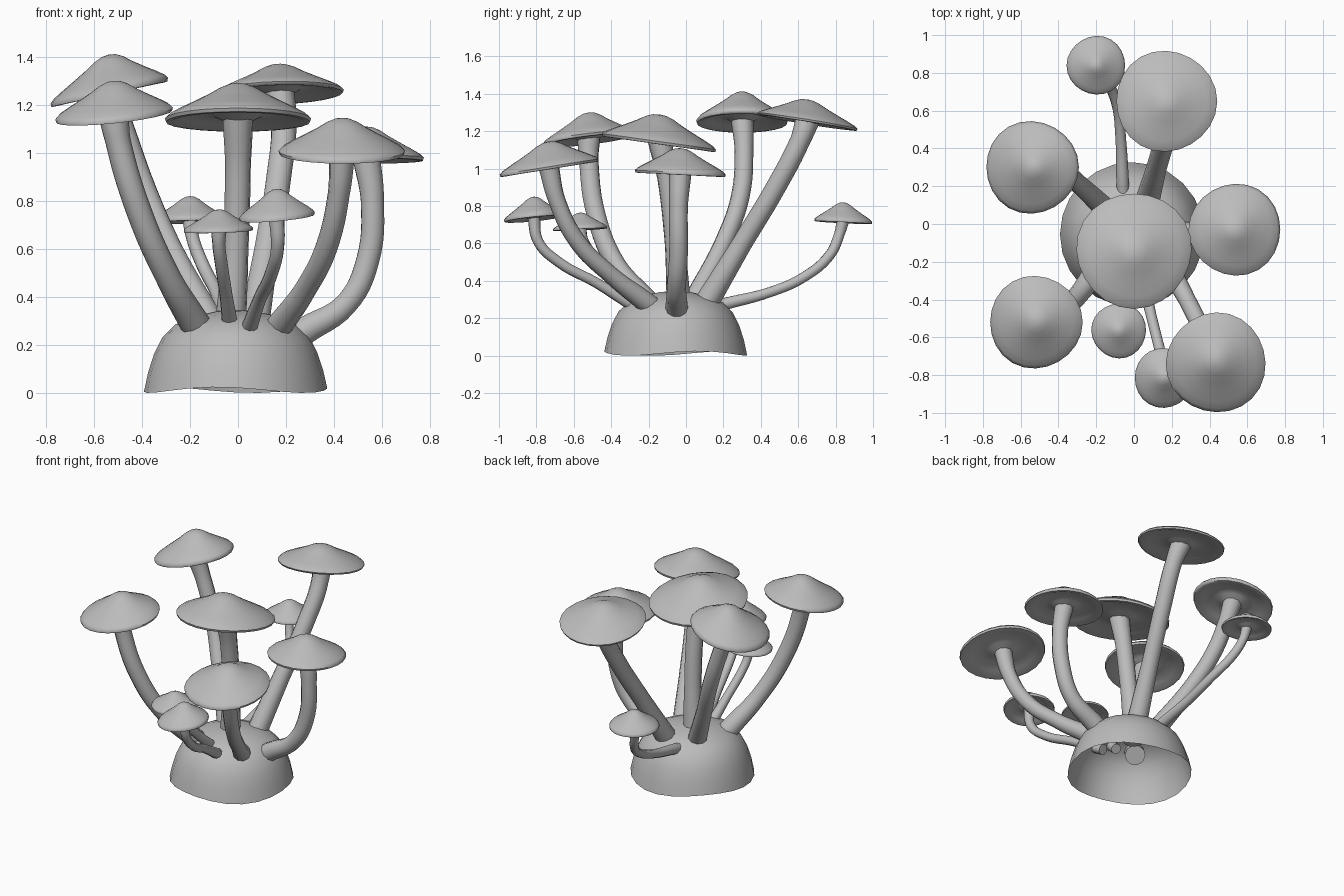
import bpy, bmesh, math
from mathutils import Vector

default = bpy.data.objects.get("Cube")
if default:
    bpy.data.objects.remove(default, do_unlink=True)

grey = bpy.data.materials.new("plain_grey")
colour = (0.5, 0.5, 0.5, 1)
grey.diffuse_color = colour
grey.use_nodes = True
grey.node_tree.nodes["Principled BSDF"].inputs["Base Color"].default_value = colour


def smooth(obj, angle):
    bpy.ops.object.select_all(action="DESELECT")
    obj.select_set(True)
    bpy.context.view_layer.objects.active = obj
    bpy.ops.object.shade_smooth_by_angle(angle=math.radians(angle))


def lathe(name, profile, segments, place):
    """Revolve a (radius, height) profile; place(x, y, z) gives the final point."""
    bm = bmesh.new()
    verts = [bm.verts.new((r, 0, z)) for r, z in profile]
    edges = [bm.edges.new(pair) for pair in zip(verts, verts[1:])]
    bmesh.ops.spin(bm, geom=verts + edges, cent=(0, 0, 0), axis=(0, 0, 1),
                   angle=math.tau, steps=segments, use_duplicate=False)
    bmesh.ops.remove_doubles(bm, verts=bm.verts, dist=0.0005)
    for v in bm.verts:
        v.co = place(*v.co)
    bmesh.ops.recalc_face_normals(bm, faces=bm.faces)
    mesh = bpy.data.meshes.new(name)
    bm.to_mesh(mesh)
    bm.free()
    mesh.materials.append(grey)
    obj = bpy.data.objects.new(name, mesh)
    bpy.context.collection.objects.link(obj)
    smooth(obj, 60)
    return obj


def stem(name, points, radius):
    """Tapering tube through the points, thick at the foot and flared at the cap."""
    curve = bpy.data.curves.new(name, "CURVE")
    curve.dimensions = "3D"
    curve.bevel_depth = radius
    curve.bevel_resolution = 3
    curve.resolution_u = 6
    curve.use_fill_caps = True
    spline = curve.splines.new("BEZIER")
    spline.bezier_points.add(len(points) - 1)
    for i, (bp, p) in enumerate(zip(spline.bezier_points, points)):
        bp.co = p
        bp.handle_left_type = bp.handle_right_type = "AUTO"
        bp.radius = 1.2 if i < 2 else 1
    spline.bezier_points[-1].radius = 1.2
    curve.materials.append(grey)
    obj = bpy.data.objects.new(name, curve)
    bpy.context.collection.objects.link(obj)
    bpy.ops.object.select_all(action="DESELECT")
    obj.select_set(True)
    bpy.context.view_layer.objects.active = obj
    bpy.ops.object.convert(target="MESH")
    smooth(bpy.context.object, 60)


def mushroom(name, centre, size, height, tilt, thickness, path):
    """Cap leaning by the tilt slopes, on a stem that follows the path up to it."""
    c = Vector(centre)
    # Bell top, rounded lip, hollow underside running into the stem
    upper = [(0, 1), (.12, .97), (.25, .86), (.4, .67), (.6, .45), (.8, .24), (.94, .08), (1, -.04)]
    lower = [(.985, -.14), (.92, -.15), (.75, -.02), (.5, .06), (.34, .04)]
    profile = [(r * size, z * height) for r, z in upper + lower]
    profile += [(thickness * 1.1, -.12 * height), (0, -.12 * height)]

    def place(x, y, z):
        wobble = 1 + 0.015 * math.sin(3 * math.atan2(y, x) + c.x * 9)
        return c + Vector((x * wobble, y * wobble, z + tilt[0] * x + tilt[1] * y))

    lathe(name + "_cap", profile, 24, place)
    # Foot continues a little way into the mound
    foot, following = Vector(path[0]), Vector(path[1])
    inside = foot + (foot - following).normalized() * 0.06
    stem(name + "_stem", [inside] + [Vector(p) for p in path] + [c], thickness)


# Hollow mound, open below, with an uneven rim
def settle(x, y, z):
    a = math.atan2(y, x)
    lift = 0.012 * (1 + math.sin(3 * a + 0.6)) * (1 - z / 0.35)
    return Vector((x - 0.01, y - 0.055, z + lift))


lathe("mound", [(.382, 0), (.365, .08), (.34, .16), (.305, .23), (.25, .285),
                (.17, .32), (.08, .34), (0, .345)], 24, settle)

# Large mushrooms
mushroom("middle", (0, -.14, 1.15), .305, .14, (0, -.14), .054,
         [(-.03, -.04, .3), (-.01, -.06, .6), (0, -.1, .95)])
mushroom("back_left", (.17, .65, 1.26), .267, .11, (.03, -.16), .054,
         [(.07, .12, .3), (.12, .3, .6), (.17, .48, .9), (.19, .61, 1.15)])
mushroom("back_right", (-.54, .3, 1.265), .245, .145, (.22, 0), .05,
         [(-.13, .06, .32), (-.28, .2, .6), (-.39, .29, .85), (-.48, .31, 1.1)])
mushroom("front_right", (-.52, -.52, 1.17), .245, .13, (.1, .12), .053,
         [(-.18, -.21, .29), (-.29, -.37, .48), (-.41, -.48, .75), (-.5, -.52, 1.05)])
mushroom("left", (.535, -.03, .985), .243, .125, (0, -.05), .05,
         [(.28, -.05, .26), (.45, -.05, .37), (.54, -.04, .55), (.56, -.04, .8)])
mushroom("front_left", (.435, -.735, 1.015), .264, .13, (0, .16), .046,
         [(.18, -.22, .29), (.28, -.4, .43), (.37, -.58, .61), (.42, -.69, .83)])

# Small mushrooms
mushroom("small_front_left", (.16, -.815, .745), .158, .105, (.08, .1), .028,
         [(.05, -.3, .28), (.09, -.48, .39), (.14, -.68, .5), (.165, -.79, .61)])
mushroom("small_front", (-.08, -.565, .685), .145, .08, (.03, .05), .027,
         [(-.035, -.25, .3), (-.05, -.37, .41), (-.07, -.5, .54), (-.08, -.55, .62)])
mushroom("small_back", (-.2, .84, .725), .155, .095, (.02, -.05), .028,
         [(-.06, .22, .28), (-.07, .45, .34), (-.09, .63, .42), (-.15, .77, .54), (-.19, .82, .65)])
